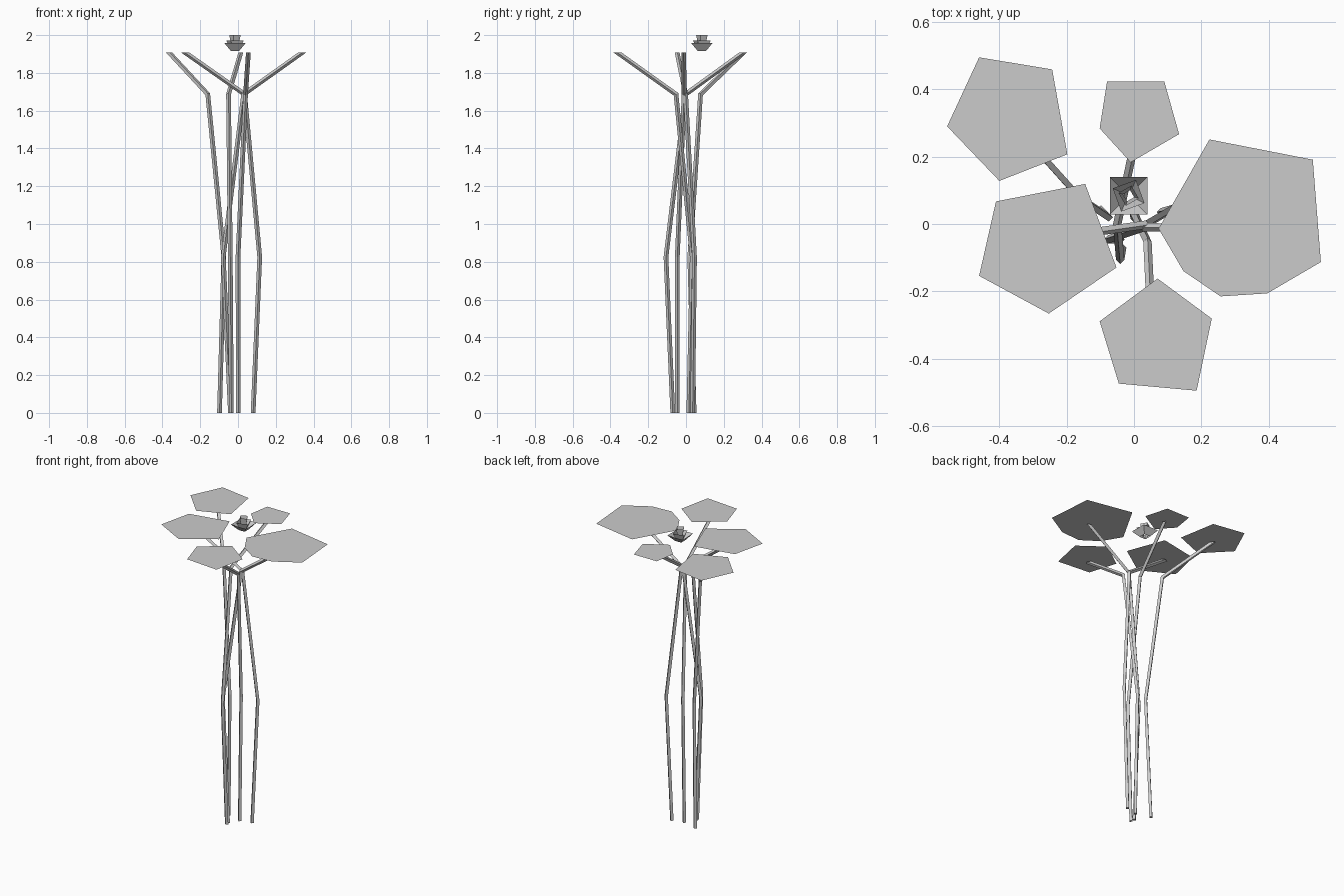
import bpy, bmesh, math
from mathutils import Vector

if "Cube" in bpy.data.objects:
    bpy.data.objects.remove(bpy.data.objects["Cube"])

PAD_Z = 1.924
STEM_Z = (0.0, 0.825, 1.687, 1.908)


def make_object(name, bm):
    mesh = bpy.data.meshes.new(name)
    bm.to_mesh(mesh)
    bm.free()
    obj = bpy.data.objects.new(name, mesh)
    bpy.context.collection.objects.link(obj)
    return obj


def make_stem(name, path, radius=0.0125, sides=4):
    """Mitred diamond tube through the path, with horizontal ends."""
    pts = [Vector((x, y, z)) for (x, y), z in zip(path, STEM_Z)]
    dirs = [(b - a).normalized() for a, b in zip(pts, pts[1:])]
    bm = bmesh.new()
    angles = [math.tau * i / sides for i in range(sides)]
    ring = [pts[0] + Vector((math.cos(a), math.sin(a), 0)) * radius for a in angles]
    first = prev = [bm.verts.new(p) for p in ring]
    for i, d in enumerate(dirs):
        last = i == len(dirs) - 1
        n = Vector((0, 0, 1)) if last else (d + dirs[i + 1]).normalized()
        ring = [p + d * ((pts[i + 1] - p).dot(n) / d.dot(n)) for p in ring]
        cur = [bm.verts.new(p) for p in ring]
        for k in range(sides):
            j = (k + 1) % sides
            bm.faces.new((prev[k], prev[j], cur[j], cur[k]))
        prev = cur
    bm.faces.new(first[::-1])
    bm.faces.new(prev)
    return make_object(name, bm)


def make_pad(name, outline):
    """Flat leaf, outline listed clockwise from above."""
    bm = bmesh.new()
    bm.faces.new([bm.verts.new((x, y, PAD_Z)) for x, y in reversed(outline)])
    return make_object(name, bm)


def make_petal_ring(name, centre, rings, turn):
    """Open four-sided cup; rings are (circumradius, z) pairs."""
    bm = bmesh.new()
    prev = None
    for r, z in rings:
        cur = [bm.verts.new((centre[0] + r * math.cos(turn + k * math.pi / 2),
                             centre[1] + r * math.sin(turn + k * math.pi / 2), z))
               for k in range(4)]
        if prev:
            for k in range(4):
                j = (k + 1) % 4
                bm.faces.new((prev[k], prev[j], cur[j], cur[k]))
        prev = cur
    return make_object(name, bm)


# Each leaf: stem path from the ground up, then pad outline
leaves = {
    "back_left": ([(-0.098, 0.043), (-0.075, 0.02), (-0.16, 0.077), (-0.365, 0.305)],
                  [(-0.46, 0.495), (-0.243, 0.459), (-0.198, 0.207),
                   (-0.40, 0.128), (-0.555, 0.29)]),
    "left": ([(0.08, 0.035), (0.115, 0.045), (0.035, -0.002), (-0.28, -0.047)],
             [(-0.145, 0.119), (-0.052, -0.129), (-0.253, -0.266),
              (-0.46, -0.154), (-0.41, 0.067)]),
    "front": ([(0.002, 0.015), (0.0, 0.033), (0.04, -0.053), (0.055, -0.363)],
              [(0.07, -0.162), (0.231, -0.281), (0.186, -0.495),
               (-0.045, -0.474), (-0.102, -0.289)]),
    "right": ([(-0.04, -0.046), (-0.078, -0.046), (0.03, -0.01), (0.34, -0.012)],
              [(0.224, 0.251), (0.531, 0.191), (0.555, -0.113), (0.396, -0.206),
               (0.257, -0.215), (0.147, -0.14), (0.073, -0.014)]),
    "back": ([(-0.035, -0.07), (-0.041, -0.106), (-0.05, -0.002), (0.015, 0.303)],
             [(-0.08, 0.423), (0.09, 0.423), (0.134, 0.267),
              (-0.01, 0.183), (-0.102, 0.284)]),
}
for side, (path, outline) in leaves.items():
    make_stem(side + "_stem", path)
    make_pad(side + "_lily_pad", outline)

# Flower of three nested open cups
c = (-0.016, 0.084)
make_petal_ring("outer_petals", c, [(0.032, 1.917), (0.079, 1.957)], math.radians(45))
make_petal_ring("middle_petals", c, [(0.024, 1.925), (0.052, 1.972)], math.radians(65))
make_petal_ring("inner_petals", c, [(0.017, 1.932), (0.031, 2.0)], math.radians(75))
